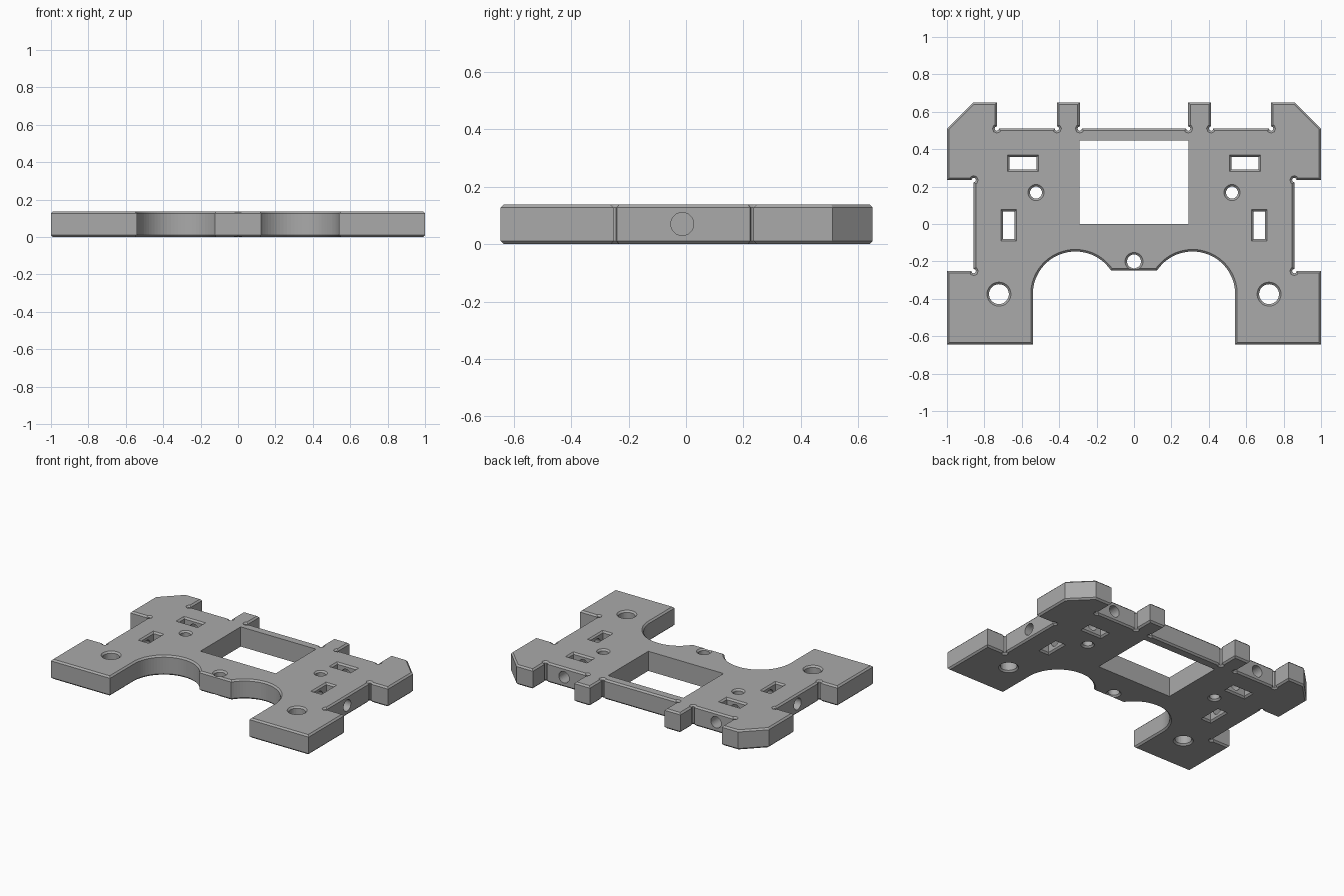
import bpy, bmesh, math

if "Cube" in bpy.data.objects:
    bpy.data.objects.remove(bpy.data.objects["Cube"], do_unlink=True)

T = 0.138     # plate thickness
C = 0.011     # edge chamfer

grey = bpy.data.materials.new("grey plastic")
grey.use_nodes = True
COL = (0.40, 0.40, 0.40, 1)
grey.diffuse_color = COL
grey.node_tree.nodes["Principled BSDF"].inputs["Base Color"].default_value = COL


def make_object(name, bm):
    bmesh.ops.recalc_face_normals(bm, faces=bm.faces)
    me = bpy.data.meshes.new(name)
    bm.to_mesh(me)
    bm.free()
    me.materials.append(grey)
    ob = bpy.data.objects.new(name, me)
    bpy.context.collection.objects.link(ob)
    return ob


def arc(cx, cy, r, a0, a1, n):
    """Points on an arc, angles in degrees."""
    return [(cx + r * math.cos(math.radians(a0 + (a1 - a0) * i / n)),
             cy + r * math.sin(math.radians(a0 + (a1 - a0) * i / n))) for i in range(n + 1)]


def relief(x, y, a0, a1):
    """Tiny round relief cut into an inner corner."""
    return arc(x, y, 0.012, a0, a1, 6)


# Half outline of the plate, from the back centre round to the front centre
half = relief(0.29, 0.51, 180, 450)
half += [(0.29, 0.65), (0.412, 0.65)]                           # narrow back tab
half += relief(0.412, 0.51, 90, 360) + relief(0.733, 0.51, 180, 450)
half += [(0.733, 0.65), (0.86, 0.65), (1.0, 0.51), (1.0, 0.235)]  # clipped back corner
half += relief(0.857, 0.235, 0, 270) + relief(0.857, -0.252, 90, 360)
half += [(1.0, -0.252), (1.0, -0.645), (0.541, -0.645)]         # front foot
half += arc(0.313, -0.375, 0.228, 0, 146.7, 30)                 # round front cutout
outline = half + [(-x, y) for x, y in reversed(half)]

bm = bmesh.new()
base = bm.faces.new([bm.verts.new((x, y, 0)) for x, y in outline])
ext = bmesh.ops.extrude_face_region(bm, geom=[base])
bmesh.ops.translate(bm, vec=(0, 0, T),
                    verts=[g for g in ext["geom"] if isinstance(g, bmesh.types.BMVert)])
rims = [e for e in bm.edges if abs(e.verts[0].co.z - e.verts[1].co.z) < 1e-5]
bmesh.ops.bevel(bm, geom=rims, offset=C, segments=1, affect='EDGES', clamp_overlap=False)
plate = make_object("mounting_plate", bm)


def cut(ob_cutter):
    mod = plate.modifiers.new("cut", 'BOOLEAN')
    mod.operation, mod.solver, mod.object = 'DIFFERENCE', 'EXACT', ob_cutter
    bpy.context.view_layer.objects.active = plate
    bpy.ops.object.modifier_apply(modifier=mod.name)
    bpy.data.objects.remove(ob_cutter, do_unlink=True)


def through_cut(cx, cy, loop, flare):
    """Vertical opening whose rims flare outward by the chamfer width."""
    e = 0.01
    levels = [(-e, C + e), (C, 0), (T - C, 0), (T + e, C + e)] if flare else [(-e, 0), (T + e, 0)]
    bm = bmesh.new()
    rings = [[bm.verts.new((cx + x + ox * g, cy + y + oy * g, z)) for x, y, ox, oy in loop]
             for z, g in levels]
    n = len(loop)
    for a, b in zip(rings, rings[1:]):
        for i in range(n):
            bm.faces.new((a[i], a[(i + 1) % n], b[(i + 1) % n], b[i]))
    bm.faces.new(rings[0])
    bm.faces.new(rings[-1])
    cut(make_object("opening_cutter", bm))


def rect(w, d):
    return [(sx * w / 2, sy * d / 2, sx, sy) for sx, sy in ((-1, -1), (1, -1), (1, 1), (-1, 1))]


def disc(r, n=32):
    return [(r * x, r * y, x, y) for x, y in arc(0, 0, 1, 0, 360, n)[:-1]]


def bore(start, axis, length):
    """Horizontal screw bore running along x or y."""
    bm = bmesh.new()
    rings = []
    for t in (0, length):
        ring = []
        for u, v in arc(0, 0, 0.04, 0, 360, 32)[:-1]:
            off = (t, u, v) if axis == 'x' else (u, t, v)
            ring.append(bm.verts.new([s + o for s, o in zip(start, off)]))
        rings.append(ring)
    for i in range(32):
        j = (i + 1) % 32
        bm.faces.new((rings[0][i], rings[0][j], rings[1][j], rings[1][i]))
    bm.faces.new(rings[0])
    bm.faces.new(rings[1])
    cut(make_object("bore_cutter", bm))


# Central window and front centre hole
through_cut(0, 0.224, rect(0.584, 0.446), False)
through_cut(0, -0.2, disc(0.037), True)

# Mirrored nut slots, screw holes and side bores
for s in (-1, 1):
    through_cut(s * 0.594, 0.325, rect(0.145, 0.065), True)
    through_cut(s * 0.67, -0.007, rect(0.06, 0.145), True)
    through_cut(s * 0.524, 0.168, disc(0.032), True)
    through_cut(s * 0.722, -0.375, disc(0.053), True)
    bore((s * 0.59, 0.22, 0.07), 'y', 0.32)
    bore((s * 0.58, -0.013, 0.07), 'x', s * 0.32)
